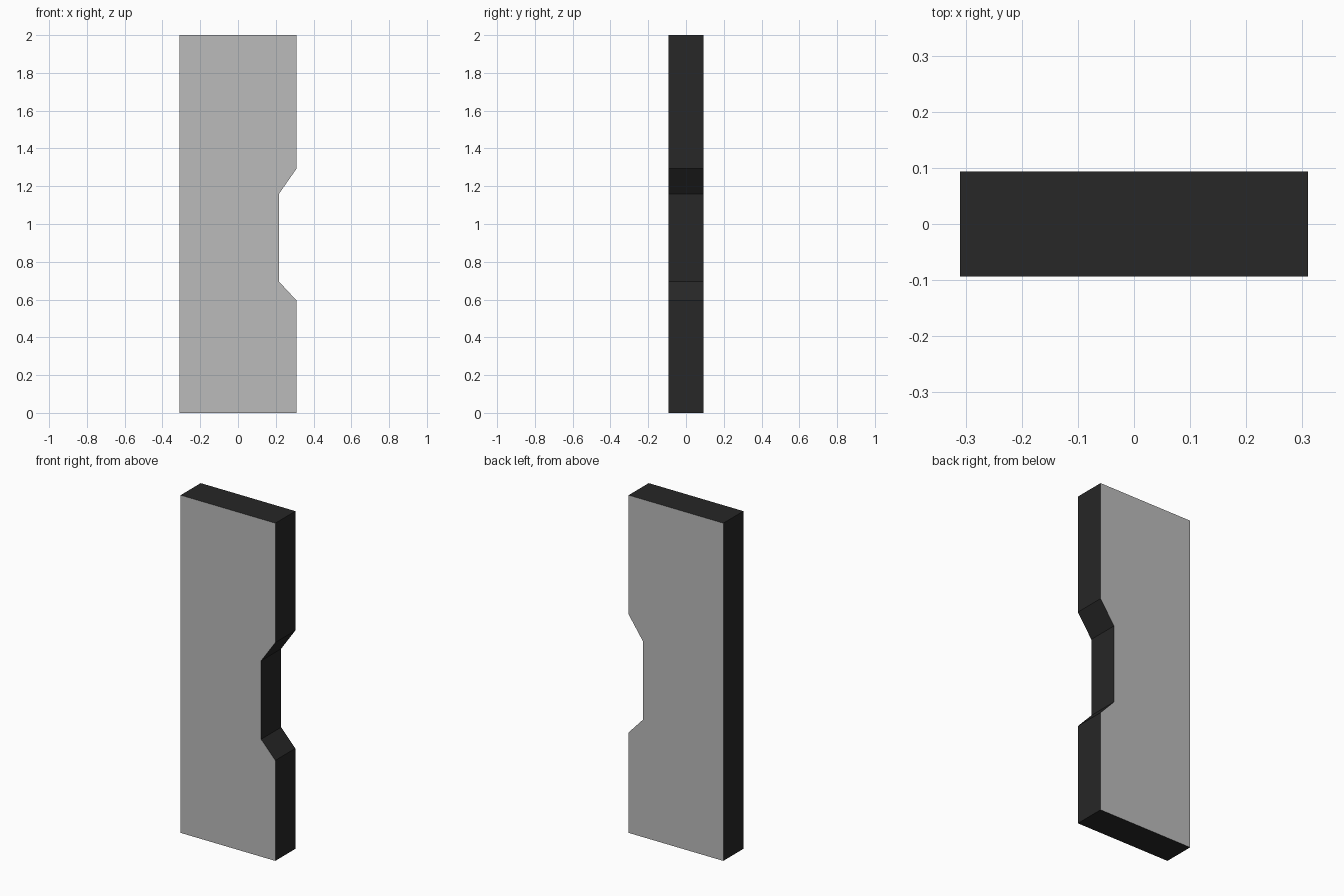
import bpy, bmesh

if "Cube" in bpy.data.objects:
    bpy.data.objects.remove(bpy.data.objects["Cube"])

HALF_W, HALF_D, HEIGHT = 0.31, 0.0935, 2.0


def material(name, value):
    mat = bpy.data.materials.new(name)
    mat.diffuse_color = (value, value, value, 1)
    mat.use_nodes = True
    mat.node_tree.nodes["Principled BSDF"].inputs["Base Color"].default_value = mat.diffuse_color
    return mat


# Front outline of the panel, counter-clockwise, with the notch on the right edge
outline = [(-HALF_W, 0), (HALF_W, 0), (HALF_W, 0.595), (0.217, 0.695),
           (0.217, 1.16), (HALF_W, 1.293), (HALF_W, HEIGHT), (-HALF_W, HEIGHT)]

# Extrude the outline through the thickness
bm = bmesh.new()
front = bm.faces.new([bm.verts.new((x, -HALF_D, z)) for x, z in outline])
ext = bmesh.ops.extrude_face_region(bm, geom=[front], use_keep_orig=True)
verts = [g for g in ext["geom"] if isinstance(g, bmesh.types.BMVert)]
bmesh.ops.translate(bm, verts=verts, vec=(0, 2 * HALF_D, 0))
bmesh.ops.recalc_face_normals(bm, faces=bm.faces)

# Grey broad faces, dark edge band
for f in bm.faces:
    f.material_index = 0 if abs(f.normal.y) > 0.5 else 1

mesh = bpy.data.meshes.new("notched_panel")
bm.to_mesh(mesh)
bm.free()
mesh.materials.append(material("panel_grey", 0.5))
mesh.materials.append(material("edge_dark", 0.02))
panel = bpy.data.objects.new("notched_panel", mesh)
bpy.context.collection.objects.link(panel)
